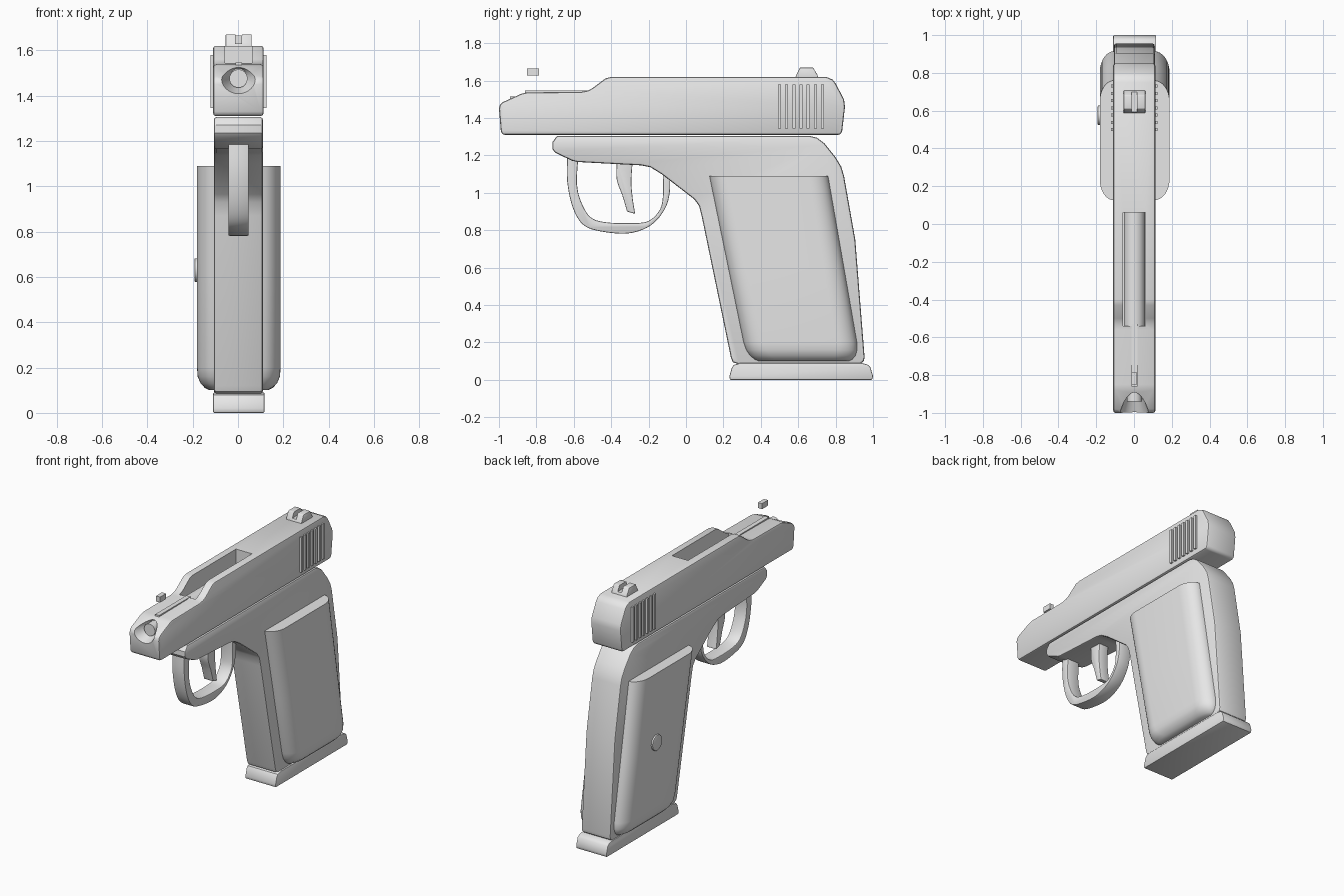
import bpy, bmesh, math
from mathutils import Vector

if "Cube" in bpy.data.objects:
    bpy.data.objects.remove(bpy.data.objects["Cube"])

grey = bpy.data.materials.new("plain grey")
grey.diffuse_color = (0.8, 0.8, 0.8, 1)
grey.use_nodes = True
grey.node_tree.nodes["Principled BSDF"].inputs["Base Color"].default_value = grey.diffuse_color


def make(name, bm):
    bmesh.ops.recalc_face_normals(bm, faces=bm.faces[:])
    me = bpy.data.meshes.new(name)
    bm.to_mesh(me)
    bm.free()
    me.materials.append(grey)
    ob = bpy.data.objects.new(name, me)
    bpy.context.collection.objects.link(ob)
    return ob


def select(ob):
    bpy.ops.object.select_all(action='DESELECT')
    ob.select_set(True)
    bpy.context.view_layer.objects.active = ob


def finish(ob, bevel=0.0, cutters=()):
    select(ob)
    if bevel:
        m = ob.modifiers.new("bevel", 'BEVEL')
        m.width, m.segments = bevel, 2
        m.limit_method, m.angle_limit = 'ANGLE', math.radians(50)
        bpy.ops.object.modifier_apply(modifier=m.name)
    for c in cutters:
        m = ob.modifiers.new("cut", 'BOOLEAN')
        m.operation, m.solver, m.object = 'DIFFERENCE', 'EXACT', c
        bpy.ops.object.modifier_apply(modifier=m.name)
        bpy.data.objects.remove(c)
        select(ob)
    bpy.ops.object.shade_smooth_by_angle(angle=math.radians(32))
    return ob


def extrude(name, pts, x0, x1):
    """Side profile of (y, z) points extruded from x0 to x1."""
    bm = bmesh.new()
    a = [bm.verts.new((x0, y, z)) for y, z in pts]
    b = [bm.verts.new((x1, y, z)) for y, z in pts]
    bm.faces.new(a)
    bm.faces.new(b)
    n = len(pts)
    for i in range(n):
        bm.faces.new((a[i], a[(i + 1) % n], b[(i + 1) % n], b[i]))
    return make(name, bm)


def box(name, x0, x1, y0, y1, z0, z1):
    return extrude(name, [(y0, z0), (y1, z0), (y1, z1), (y0, z1)], x0, x1)


def loft(name, rings):
    bm = bmesh.new()
    vs = [[bm.verts.new(p) for p in r] for r in rings]
    n = len(vs[0])
    for a, b in zip(vs, vs[1:]):
        for i in range(n):
            bm.faces.new((a[i], a[(i + 1) % n], b[(i + 1) % n], b[i]))
    bm.faces.new(vs[0])
    bm.faces.new(vs[-1])
    return make(name, bm)


def tube(name, axis, r0, r1, start, end, other, z, n=32):
    """Cone or cylinder along x or y."""
    rings = []
    for r, s in ((r0, start), (r1, end)):
        ring = []
        for i in range(n):
            a = 2 * math.pi * i / n
            u, w = other + r * math.cos(a), z + r * math.sin(a)
            ring.append((s, u, w) if axis == 'x' else (u, s, w))
        rings.append(ring)
    return loft(name, rings)


def smooth(pts, steps=5):
    """Catmull-Rom curve through open points."""
    p = [Vector(q) for q in [pts[0]] + pts + [pts[-1]]]
    out = []
    for i in range(1, len(p) - 2):
        a, b, c, d = p[i - 1:i + 3]
        for k in range(steps):
            t = k / steps
            out.append(0.5 * (2 * b + (c - a) * t + (2 * a - 5 * b + 4 * c - d) * t * t
                              + (3 * b - a - 3 * c + d) * t ** 3))
    return [tuple(q) for q in out] + [tuple(pts[-1])]


# Slide with open top slot and scooped nose
slide = extrude("slide", [
    (-0.98, 1.31), (0.825, 1.31), (0.835, 1.33), (0.85, 1.46), (0.845, 1.5), (0.80, 1.585),
    (0.785, 1.605), (0.75, 1.62), (-0.40, 1.62), (-0.43, 1.612), (-0.50, 1.56), (-0.525, 1.547),
    (-0.56, 1.54), (-0.85, 1.537), (-0.88, 1.53), (-0.98, 1.485), (-0.995, 1.47), (-1.0, 1.45),
    (-0.99, 1.33)], -0.11, 0.113)
finish(slide, 0.012, [
    box("slot_cutter", -0.057, 0.062, -0.54, 0.06, 1.42, 1.7),
    tube("nose_cutter", 'y', 0.085, 0.035, -1.02, -0.88, 0.002, 1.485)])
finish(tube("barrel", 'y', 0.056, 0.056, -0.55, 0.07, 0.002, 1.485))
finish(tube("barrel_tip", 'y', 0.04, 0.04, -0.94, -0.86, 0.002, 1.475))
box("top_rib", -0.012, 0.018, -0.86, -0.53, 1.535, 1.546)

# Grip ridges on the rear of the slide
for i in range(7):
    y = 0.5 + i * 0.0383
    for side, x0, x1 in (("left", -0.122, -0.10), ("right", 0.10, 0.125)):
        box(f"{side}_ridge_{i + 1}", x0, x1, y - 0.008, y + 0.008, 1.345, 1.58)

# Sights
box("front_sight", -0.013, 0.017, -0.85, -0.787, 1.628, 1.665)
rear = extrude("rear_sight", [(0.583, 1.61), (0.71, 1.61), (0.703, 1.63), (0.68, 1.67),
                              (0.61, 1.67), (0.59, 1.63)], -0.055, 0.06)
finish(rear, 0.004, [box("notch_cutter", -0.012, 0.017, 0.5, 0.8, 1.635, 1.7)])

# Frame with handle
finish(extrude("frame", [
    (-0.69, 1.305), (0.66, 1.305), (0.70, 1.295), (0.74, 1.265), (0.80, 1.19), (0.83, 1.14),
    (0.845, 1.09), (0.905, 0.75), (0.955, 0.12), (0.95, 0.1), (0.93, 0.085), (0.28, 0.085),
    (0.25, 0.095), (0.24, 0.12), (0.085, 0.87), (0.07, 0.93), (0.045, 0.965), (-0.13, 1.10),
    (-0.19, 1.137), (-0.24, 1.147), (-0.58, 1.165), (-0.61, 1.172), (-0.70, 1.215),
    (-0.715, 1.235), (-0.715, 1.27)], -0.107, 0.11), 0.012)

# Base plate
finish(extrude("base_plate", [
    (0.235, 0), (0.995, 0), (1.0, 0.02), (0.985, 0.07), (0.97, 0.082), (0.94, 0.09),
    (0.29, 0.09), (0.255, 0.08), (0.245, 0.065), (0.232, 0.02)], -0.11, 0.117), 0.006)


# Side panels: rounded plan, slanted ends, tucked-in bottom
def panel(name, side, depth):
    rings = []
    for z, inset, thin in ((1.09, 0, 0), (0.6, 0, 0), (0.2, 0, 0), (0.16, 0.006, 0.003),
                           (0.13, 0.02, 0.016), (0.11, 0.04, 0.035), (0.1, 0.06, 0.055)):
        t = (1.09 - z) / 0.95
        y0, y1 = 0.125 + 0.195 * t + inset, 0.76 + 0.165 * t - inset
        d, r = depth - thin, 0.11
        ring = [(side * 0.09, y0, z)]
        for i in range(9):
            a = math.pi / 2 * i / 8
            ring.append((side * (0.105 + (d - 0.105) * math.sin(a)), y0 + r * (1 - math.cos(a)), z))
        for i in range(9):
            a = math.pi / 2 * (1 - i / 8)
            ring.append((side * (0.105 + (d - 0.105) * math.sin(a)), y1 - r * (1 - math.cos(a)), z))
        ring.append((side * 0.09, y1, z))
        rings.append(ring)
    finish(loft(name, rings))


panel("right_panel", 1, 0.188)
panel("left_panel", -1, 0.181)
finish(tube("panel_screw", 'x', 0.052, 0.052, -0.17, -0.192, 0.575, 0.63), 0.004)

# Loop guard under the frame
outer = smooth([(-0.635, 1.2), (-0.635, 1.06), (-0.605, 0.92), (-0.55, 0.83), (-0.46, 0.795),
                (-0.31, 0.783), (-0.19, 0.825), (-0.115, 0.91), (-0.087, 1.0), (-0.085, 1.1)])
inner = smooth([(-0.125, 1.12), (-0.123, 0.99), (-0.14, 0.91), (-0.2, 0.85), (-0.29, 0.838),
                (-0.43, 0.843), (-0.51, 0.87), (-0.56, 0.95), (-0.583, 1.05), (-0.575, 1.2)])
finish(extrude("loop_guard", outer + inner, -0.043, 0.047), 0.006)

# Curved lever inside the guard
front = smooth([(-0.37, 1.17), (-0.37, 1.07), (-0.34, 0.985), (-0.315, 0.9)])
back = smooth([(-0.272, 0.888), (-0.285, 0.97), (-0.292, 1.06), (-0.285, 1.17)])
finish(extrude("lever", front + back, -0.033, 0.037), 0.005)
